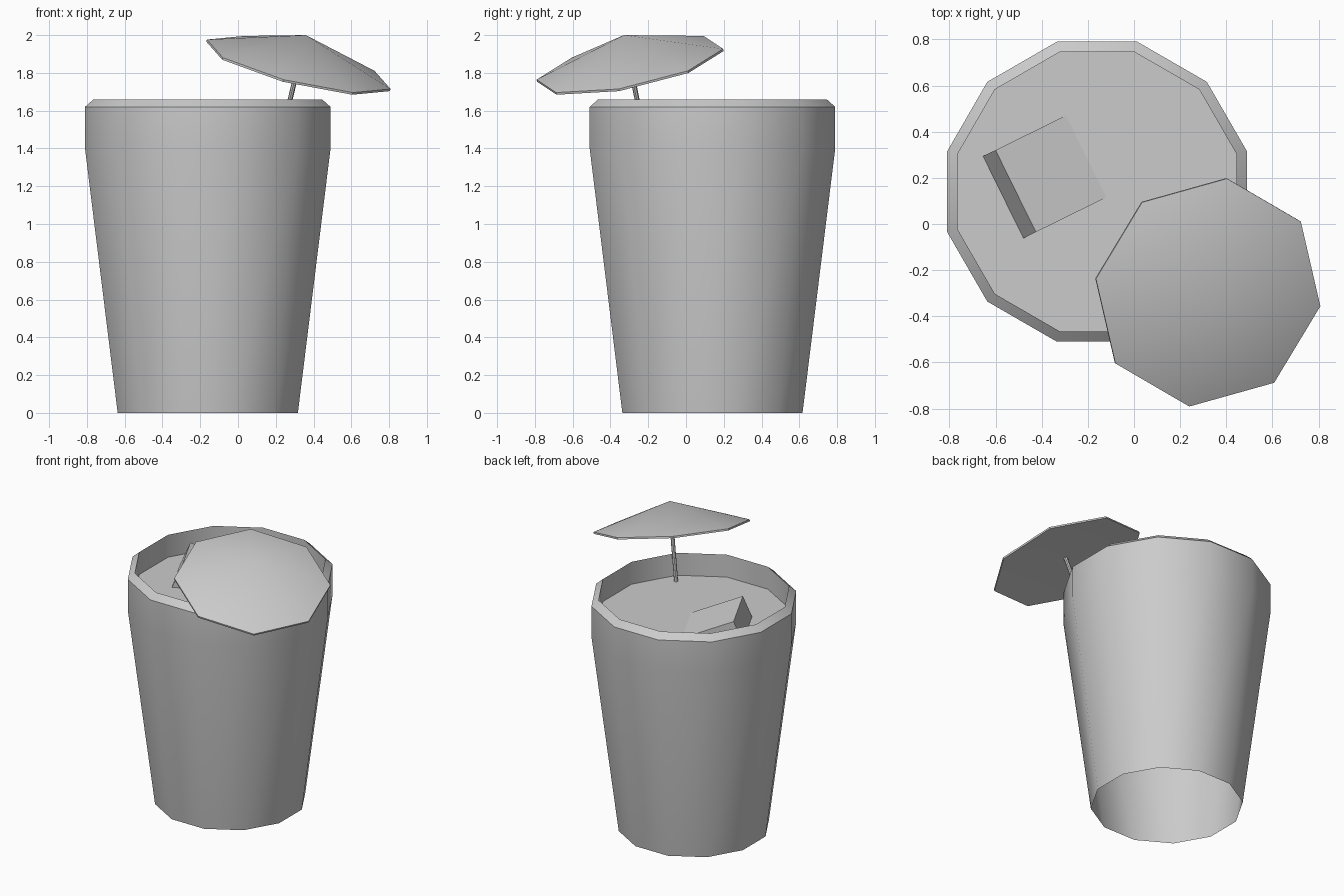
import bpy, bmesh
from math import pi, cos, sin, radians
from mathutils import Matrix, Vector

if "Cube" in bpy.data.objects:
    bpy.data.objects.remove(bpy.data.objects["Cube"])


def finish(bm, name, matrix=None, smooth=True):
    me = bpy.data.meshes.new(name)
    if matrix:
        bm.transform(matrix)
    bm.to_mesh(me)
    bm.free()
    ob = bpy.data.objects.new(name, me)
    bpy.context.collection.objects.link(ob)
    if smooth:
        me.shade_smooth()
        me.set_sharp_from_angle(angle=radians(40))
    return ob


def lathe(name, profile, sides, matrix, start=0.0):
    """Sweep (radius, z) points around z; radius 0 makes a tip."""
    bm = bmesh.new()
    rings = []
    for r, z in profile:
        if r == 0:
            rings.append([bm.verts.new((0, 0, z))] * sides)
        else:
            rings.append([bm.verts.new((r * cos(start + 2 * pi * i / sides),
                                        r * sin(start + 2 * pi * i / sides), z))
                          for i in range(sides)])
    for a, b in zip(rings, rings[1:]):
        for i in range(sides):
            j = (i + 1) % sides
            quad = [a[i], a[j], b[j], b[i]]
            bm.faces.new(list(dict.fromkeys(quad)))
    return finish(bm, name, matrix)


def frame(x, y, z, origin):
    m = Matrix((x, y, z)).transposed().to_4x4()
    m.translation = origin
    return m


# Cup: twelve sides, open underneath, bevelled rim and short inner wall
K = 1 / cos(pi / 12)
LIQUID_Z = 1.5
cup_at = Matrix.Translation((-0.16, 0.14, 0))
lathe("cup", [(0.477 * K, 0), (0.65 * K, 1.40), (0.65 * K, 1.62),
              (0.605 * K, 1.66), (0.605 * K, LIQUID_Z)], 12, cup_at, pi / 12)

# Drink surface
lathe("drink_surface", [(0.605 * K, LIQUID_Z), (0, LIQUID_Z)], 12, cup_at, pi / 12)

# Ice cube: tilted and half sunk, placed from its raised top edge
S = 0.396
tilt = radians(22.8)
along = Vector((0.442, -0.897, 0)).normalized()
level = Vector((0.897, 0.442, 0)).normalized()
down = level * cos(tilt) - Vector((0, 0, sin(tilt)))
up = along.cross(down)
edge_mid = Vector((-0.5125, 0.1425, LIQUID_Z + 0.143))
bm = bmesh.new()
bmesh.ops.create_cube(bm, size=S)
finish(bm, "ice_cube", frame(along, down, up, edge_mid + down * S / 2 - up * S / 2),
       smooth=False)

# Paper umbrella: shallow eight-sided cone with a thin edge, tilted
n = Vector((0.244, -0.205, 1)).normalized()
e1 = Vector((0.485, -0.059, -0.13))
e1 = (e1 - n * e1.dot(n)).normalized()
umbrella_at = frame(e1, n.cross(e1), n, Vector((0.32, -0.296, 1.84)))
lathe("umbrella_canopy", [(0, 0.025), (0.507, -0.006), (0.507, 0.006), (0, 0.168)],
      8, umbrella_at)

# Umbrella stick, running down into the drink
lathe("umbrella_stick", [(0, -0.40), (0.013, -0.40), (0.013, 0.05), (0, 0.05)],
      8, umbrella_at)
